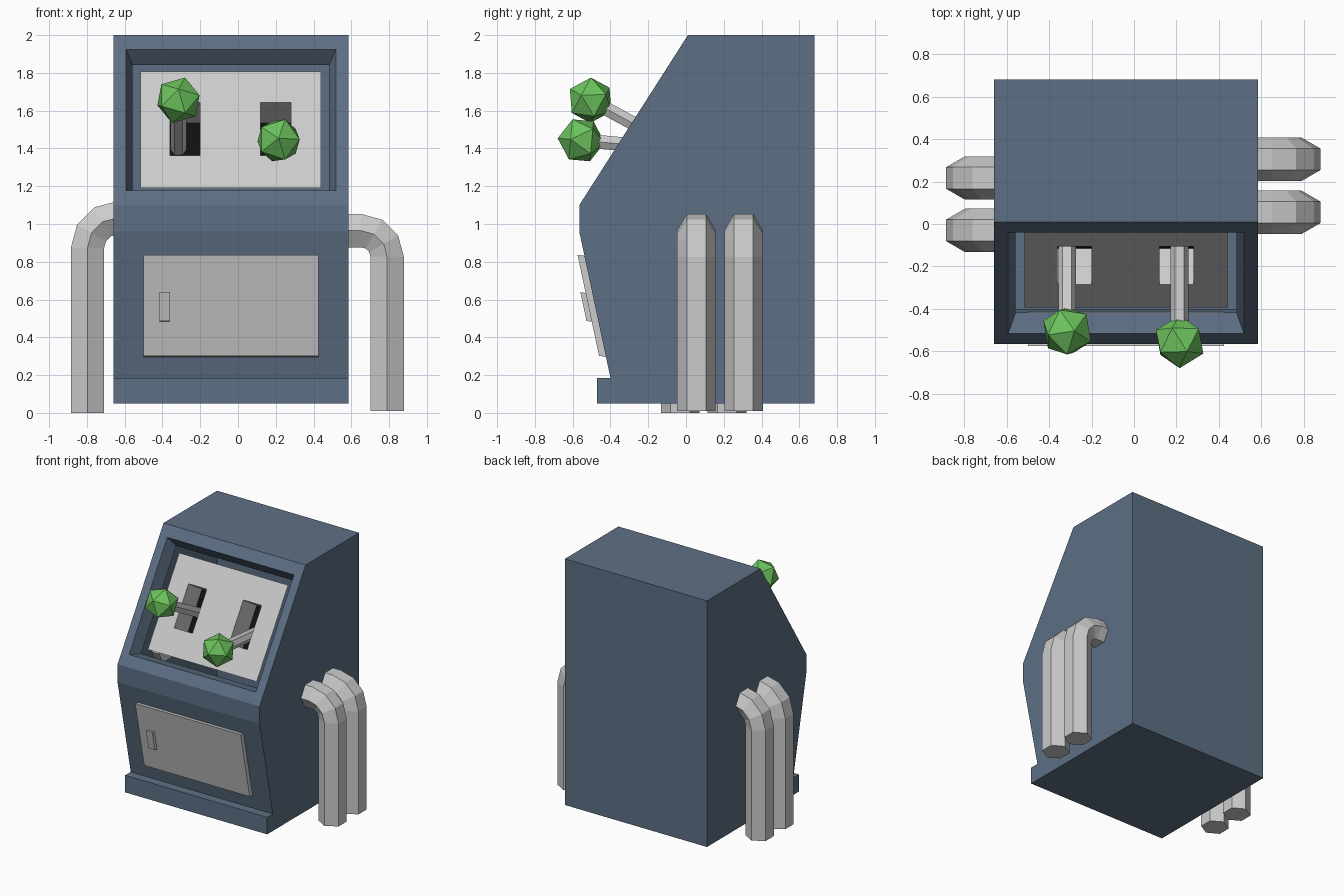
import bpy, bmesh
from math import sin, cos, pi
from mathutils import Vector

if "Cube" in bpy.data.objects:
    bpy.data.objects.remove(bpy.data.objects["Cube"])


def material(name, rgb):
    m = bpy.data.materials.new(name)
    m.diffuse_color = (*rgb, 1)
    m.use_nodes = True
    m.node_tree.nodes["Principled BSDF"].inputs["Base Color"].default_value = m.diffuse_color
    return m


blue = material("blue_paint", (0.11, 0.16, 0.23))
green = material("green_plastic", (0.15, 0.55, 0.11))
black = material("black_void", (0.005, 0.005, 0.005))


def finish(name, bm, *mats, recalc=True):
    if recalc:
        bmesh.ops.recalc_face_normals(bm, faces=bm.faces)
    me = bpy.data.meshes.new(name)
    bm.to_mesh(me)
    bm.free()
    for m in mats:
        me.materials.append(m)
    ob = bpy.data.objects.new(name, me)
    bpy.context.collection.objects.link(ob)
    return ob


def prism(profile, x0, x1):
    """Extrude a (y, z) profile from x0 to x1."""
    bm = bmesh.new()
    f = bm.faces.new([bm.verts.new((x0, y, z)) for y, z in profile])
    ext = bmesh.ops.extrude_face_region(bm, geom=[f])["geom"]
    bmesh.ops.translate(bm, vec=(x1 - x0, 0, 0),
                        verts=[g for g in ext if isinstance(g, bmesh.types.BMVert)])
    bmesh.ops.recalc_face_normals(bm, faces=bm.faces)
    return bm


# Sloped front: origin at its lower edge, d runs up the slope, n runs into the body
base = Vector((0, -0.565, 1.10))
d = Vector((0, 0.575, 0.90)).normalized()
n = Vector((0, d.z, -d.y))


def on_slope(x, s, depth):
    return base + d * s + n * depth + Vector((x, 0, 0))


# Cabinet with a tapered recess in the sloped face
bm = prism([(-0.47, 0.05), (0.68, 0.05), (0.68, 2.0), (0.01, 2.0), (-0.565, 1.10),
            (-0.565, 0.96), (-0.40, 0.185), (-0.47, 0.185)], -0.66, 0.585)
face = max(bm.faces, key=lambda f: -f.normal.dot(n))
bmesh.ops.inset_individual(bm, faces=[face], thickness=0.095)
mid = face.calc_center_median()
for v in face.verts:
    v.co += d * (0.024 if (v.co - mid).dot(d) < 0 else -0.024)
bmesh.ops.inset_individual(bm, faces=[face], thickness=0.05)
for v in face.verts:
    v.co += n * 0.095
bmesh.ops.delete(bm, geom=[face], context='FACES_ONLY')
finish("cabinet", bm, blue, recalc=False)

# Control panel at the bottom of the recess, with two lever slots
DEPTH, SLOT = 0.095, 0.295
xs = [-0.515, -0.36, -0.20, 0.12, 0.28, 0.44]
ss = [0.169, 0.372, 0.705, 0.899]
bm = bmesh.new()
grid = [[bm.verts.new(on_slope(x, s, DEPTH)) for x in xs] for s in ss]
for j in range(3):
    for i in range(5):
        ring = [grid[j][i], grid[j][i + 1], grid[j + 1][i + 1], grid[j + 1][i]]
        if j == 1 and i in (1, 3):
            low = [bm.verts.new(v.co + n * (SLOT - DEPTH)) for v in ring]
            for k in range(4):
                m = (k + 1) % 4
                bm.faces.new((ring[k], ring[m], low[m], low[k]))
            bm.faces.new(low).material_index = 1
        else:
            bm.faces.new(ring)
panel = finish("control_panel", bm, None, black, recalc=False)

# Door and handle lying on the lower slope
def slab(name, x0, x1, z0, z1, inner, outer):
    run = -0.165 / 0.775
    y = lambda z, t: -0.40 + (z - 0.185) * run - t
    return finish(name, prism([(y(z0, inner), z0), (y(z1, inner), z1),
                               (y(z1, outer), z1 + 0.007), (y(z0, outer), z0 + 0.007)], x0, x1))


slab("door", -0.50, 0.425, 0.295, 0.83, -0.01, 0.037)
slab("door_handle", -0.415, -0.36, 0.48, 0.632, 0.02, 0.064)


# Six-sided tubes following a path of (centre, radial direction) stations
def tube(name, stations, side, radius):
    bm = bmesh.new()
    rings = [[bm.verts.new(c + radius * (side * cos(a * pi / 3) + r * sin(a * pi / 3)))
              for a in range(6)] for c, r in stations]
    for a, b in zip(rings, rings[1:]):
        for k in range(6):
            m = (k + 1) % 6
            bm.faces.new((a[k], a[m], b[m], b[k]))
    bm.faces.new(rings[0])
    bm.faces.new(rings[-1])
    return finish(name, bm)


# Side pipes: rise from the floor and bend into the cabinet
def pipe(name, sx, x, y, z0, z_bend, bend, x_end):
    out, up = Vector((sx, 0, 0)), Vector((0, 0, 1))
    st = [(Vector((sx * x, y, z0)), out)]
    centre = Vector((sx * (x - bend), y, z_bend))
    for k in range(4):
        r = out * cos(k * pi / 6) + up * sin(k * pi / 6)
        st.append((centre + r * bend, r))
    st.append((Vector((sx * x_end, y, z_bend + bend)), up))
    tube(name, st, Vector((0, 1, 0)), 0.102)


for i, y in enumerate((0.055, 0.305)):
    pipe(f"right_pipe_{i + 1}", 1, 0.79, y, 0.01, 0.825, 0.14, 0.56)
for i, y in enumerate((-0.03, 0.217)):
    pipe(f"left_pipe_{i + 1}", -1, 0.797, y, 0.0, 0.873, 0.16, 0.60)

# Levers pivot on the slot floors and carry faceted knobs
for side, x, y, z in (("left", -0.315, -0.505, 1.655), ("right", 0.215, -0.555, 1.443)):
    pivot, knob = on_slope(x, 0.5385, SLOT), Vector((x, y, z))
    axis = (knob - pivot).normalized()
    r = Vector((1, 0, 0)).cross(axis)
    tube(f"{side}_lever", [(pivot, r), (knob, r)], Vector((1, 0, 0)), 0.042)
    bm = bmesh.new()
    bmesh.ops.create_icosphere(bm, subdivisions=1, radius=0.125)
    ob = finish(f"{side}_knob", bm, green)
    ob.rotation_mode = 'QUATERNION'
    ob.rotation_quaternion = axis.to_track_quat('Z', 'Y')
    ob.location = knob
